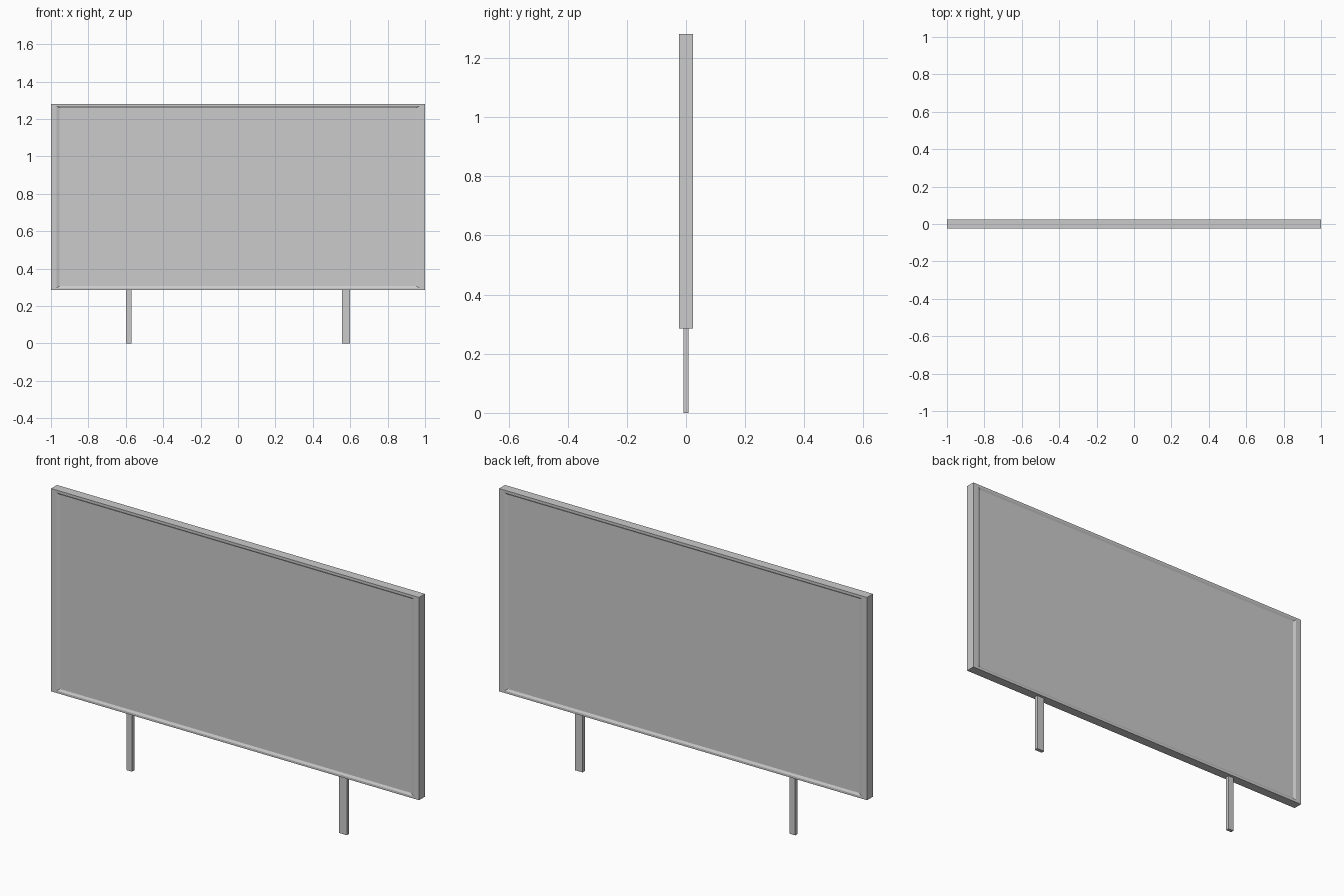
import bpy, bmesh
from mathutils import Vector

if "Cube" in bpy.data.objects:
    bpy.data.objects.remove(bpy.data.objects["Cube"])

Z0, Z1, HALF_T = 0.285, 1.281, 0.023


def mesh_object(name, bm):
    bmesh.ops.recalc_face_normals(bm, faces=bm.faces)
    mesh = bpy.data.meshes.new(name)
    bm.to_mesh(mesh)
    bm.free()
    obj = bpy.data.objects.new(name, mesh)
    bpy.context.collection.objects.link(obj)
    return obj


def box(name, lo, hi):
    bm = bmesh.new()
    bmesh.ops.create_cube(bm, size=1)
    lo, hi = Vector(lo), Vector(hi)
    for v in bm.verts:
        v.co = (lo + hi) / 2 + v.co * (hi - lo)
    return mesh_object(name, bm)


# Board: nested rectangles give a rim, a sloped lip and a recessed panel
# Each step: side margin, top/bottom margin, y
steps = [(0.0, 0.0, HALF_T), (0.03, 0.011, HALF_T), (0.045, 0.021, HALF_T - 0.006)]
bm = bmesh.new()
rings = []
for mx, mz, y in [(a, b, -c) for a, b, c in reversed(steps)] + steps:
    x, lo, hi = 1 - mx, Z0 + mz, Z1 - mz
    rings.append([bm.verts.new(p) for p in ((-x, y, lo), (x, y, lo), (x, y, hi), (-x, y, hi))])
for a, b in zip(rings, rings[1:]):
    for i in range(4):
        j = (i + 1) % 4
        bm.faces.new((a[i], a[j], b[j], b[i]))
bm.faces.new(rings[0])
bm.faces.new(rings[-1])
mesh_object("board", bm)

# Legs
for name, x0, x1 in (("left_leg", -0.60, -0.57), ("right_leg", 0.556, 0.598)):
    box(name, (x0, -0.009, 0), (x1, 0.009, Z0 + 0.005))
